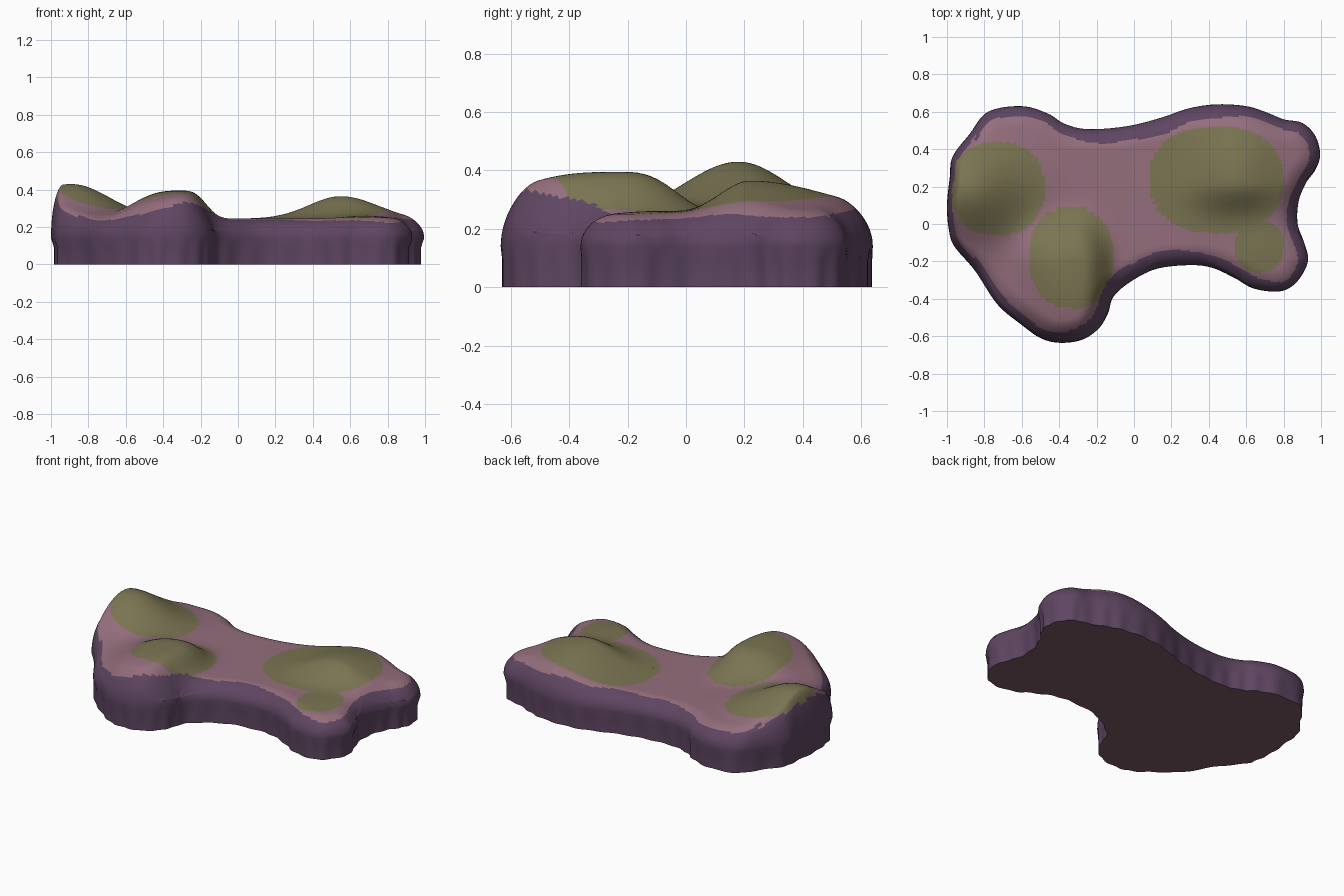
import bpy, bmesh, math
from mathutils import Vector, kdtree

if "Cube" in bpy.data.objects:
    bpy.data.objects.remove(bpy.data.objects["Cube"], do_unlink=True)


def make_material(name, colour):
    mat = bpy.data.materials.new(name)
    mat.use_nodes = True
    mat.diffuse_color = (*colour, 1)
    bsdf = next(n for n in mat.node_tree.nodes if n.type == 'BSDF_PRINCIPLED')
    bsdf.inputs["Base Color"].default_value = (*colour, 1)
    bsdf.inputs["Roughness"].default_value = 0.9
    return mat


materials = [
    make_material("purple cliff", (0.114, 0.061, 0.122)),
    make_material("dusty pink ground", (0.296, 0.156, 0.202)),
    make_material("olive moss", (0.195, 0.175, 0.084)),
    make_material("brown underside", (0.205, 0.107, 0.133)),
]
CLIFF, GROUND, MOSS, UNDERSIDE = range(4)

# Control points of the lobed footprint, counterclockwise
OUTLINE = [
    (.995, .37), (.97, .47), (.9, .54), (.8, .56), (.7, .6), (.6, .63),
    (.45, .64), (.3, .62), (.15, .57), (0, .53), (-.15, .51), (-.28, .51),
    (-.38, .54), (-.46, .59), (-.6, .63), (-.78, .6), (-.88, .48),
    (-.97, .36), (-.985, .25), (-1, .1), (-.99, -.03), (-.96, -.12),
    (-.85, -.25), (-.73, -.43), (-.6, -.54), (-.5, -.61), (-.4, -.635),
    (-.28, -.62), (-.19, -.56), (-.14, -.48), (-.11, -.39), (-.02, -.31),
    (.12, -.24), (.3, -.22), (.42, -.235), (.54, -.29), (.64, -.345),
    (.78, -.36), (.87, -.31), (.93, -.2), (.91, -.1), (.875, 0),
    (.88, .12), (.92, .22), (.97, .29),
]

# Mounds: centre, height, reach to left, right, front and back, and sharpness
MOUNDS = [
    ((-.89, .18), .185, .4, .29, .26, .24, 1.0),
    ((-.30, -.23), .15, .3, .15, .46, .23, 1.5),
    ((.55, .22), .12, .24, .27, .15, .38, 1.0),
    ((.68, -.12), .015, .15, .15, .15, .15, 1.0),
]

# Moss patches: centre and radii
PATCHES = [
    ((-.73, .19), (.25, .25)),
    ((-.335, -.18), (.225, .27)),
    ((.44, .235), (.36, .285)),
    ((.67, -.12), (.13, .14)),
]


def smooth_loop(points, steps):
    """Closed Catmull-Rom curve through the points."""
    pts = [Vector(p) for p in points]
    loop = []
    for i in range(len(pts)):
        a, b, c, d = (pts[(i + k) % len(pts)] for k in (-1, 0, 1, 2))
        for s in range(steps):
            t = s / steps
            loop.append(0.5 * (2 * b + (c - a) * t + (2 * a - 5 * b + 4 * c - d) * t * t
                               + (3 * b - a - 3 * c + d) * t ** 3))
    return loop


def ground_height(p):
    z = 0.245
    for (cx, cy), height, left, right, front, back, sharp in MOUNDS:
        dx, dy = p.x - cx, p.y - cy
        r2 = (dx / (left if dx < 0 else right)) ** 2 + (dy / (front if dy < 0 else back)) ** 2
        z += height * math.exp(-r2 ** sharp)
    return z


def surface_height(p, inset):
    """Ground height, rounded down to the widest line of the cliff."""
    width = 0.06 if p.x < -0.9 else 0.12 - 0.06 * max(0, (-0.7 - p.x) / 0.2)
    k = min(inset / width, 1)
    return WAIST + (ground_height(p) - WAIST) * math.sqrt(1 - (1 - k) ** 2)


def in_moss(p):
    return any((abs(p.x - c[0]) / r[0]) ** 2.3 + (abs(p.y - c[1]) / r[1]) ** 2.3 < 1
               for c, r in PATCHES)


def cliff_edge(p):
    """How far the cliff colour reaches over the rim."""
    edge = 0.05 + 0.035 * math.exp(-((p.x - 0.1) / 0.4) ** 2)
    if p.x < -0.85:
        edge -= 0.02
    return edge + 0.006 * math.sin(17 * p.x + 11 * p.y)


WAIST = 0.14
RINGS = 40
loop = smooth_loop(OUTLINE, 7)
count = len(loop)
tree = kdtree.KDTree(count)
for i, p in enumerate(loop):
    tree.insert(p.to_3d(), i)
tree.balance()


def rim_distance(p):
    return tree.find(Vector((p.x, p.y, 0)))[2]


# Slightly fluted cliff foot, set in from the footprint
foot = []
for i, p in enumerate(loop):
    tangent = (loop[(i + 1) % count] - loop[i - 1]).normalized()
    inward = Vector((-tangent.y, tangent.x))
    end = max(0, abs(p.x) - 0.75) / 0.25
    foot.append(p + inward * (0.006 + 0.012 * end + 0.004 * math.sin(i * 0.9)))

bm = bmesh.new()
rings = [[bm.verts.new((*p, z)) for p in foot] for z in (0, 0.09)]

# Top surface, drawn in from the rim to a central spine
for k in range(RINGS + 1):
    t = (k / RINGS) ** 1.5
    ring = []
    for p in loop:
        spine = Vector((min(max(p.x, -0.55), 0.65), 0.12))
        q = p.lerp(spine, t)
        ring.append(bm.verts.new((*q, surface_height(q, rim_distance(q)))))
    rings.append(ring)

for low, high in zip(rings, rings[1:]):
    for i in range(count):
        j = (i + 1) % count
        bm.faces.new((low[i], low[j], high[j], high[i]))
underside = bm.faces.new(reversed(rings[0]))
underside.material_index = UNDERSIDE
bmesh.ops.remove_doubles(bm, verts=rings[-1], dist=0.003)

# Colour by distance from the rim and by moss patch
for face in bm.faces:
    if face.material_index == UNDERSIDE:
        continue
    c = face.calc_center_median()
    if c.z < WAIST or rim_distance(c) < cliff_edge(c):
        face.material_index = CLIFF
    else:
        face.material_index = MOSS if in_moss(c) else GROUND

mesh = bpy.data.meshes.new("rock_island")
bm.to_mesh(mesh)
bm.free()
for mat in materials:
    mesh.materials.append(mat)
island = bpy.data.objects.new("rock_island", mesh)
bpy.context.collection.objects.link(island)
bpy.context.view_layer.objects.active = island
island.select_set(True)
bpy.ops.object.shade_smooth_by_angle(angle=math.radians(50))
